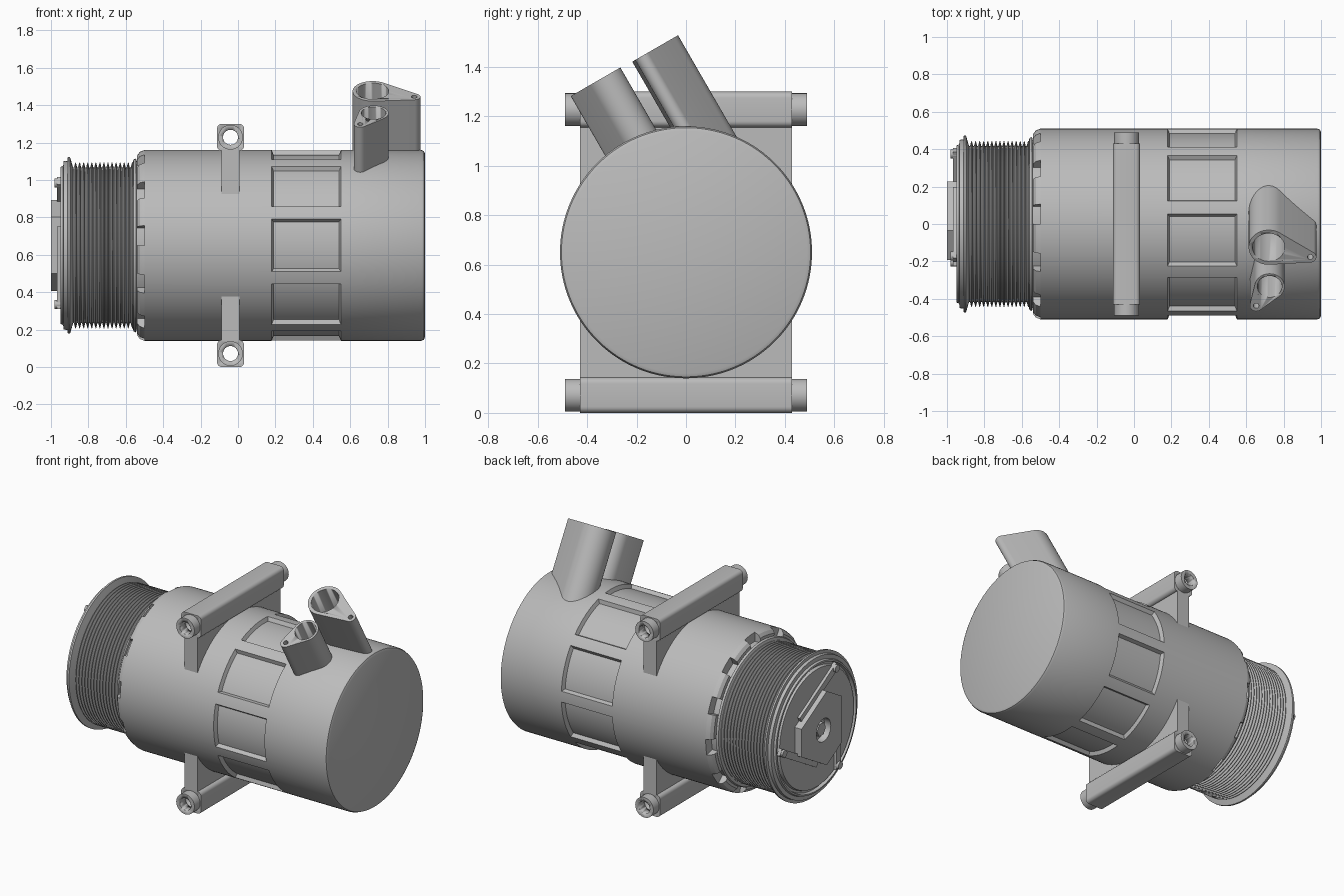
import bpy, bmesh, math
from mathutils import Matrix, Vector

if "Cube" in bpy.data.objects:
    bpy.data.objects.remove(bpy.data.objects["Cube"])

AXIS_Z = 0.65
grey = bpy.data.materials.new("cast_grey")
grey.diffuse_color = (0.5, 0.5, 0.5, 1)
grey.use_nodes = True
grey.node_tree.nodes["Principled BSDF"].inputs["Base Color"].default_value = grey.diffuse_color


def finish(name, bm, angle=30):
    bmesh.ops.recalc_face_normals(bm, faces=bm.faces)
    me = bpy.data.meshes.new(name)
    bm.to_mesh(me)
    bm.free()
    me.materials.append(grey)
    ob = bpy.data.objects.new(name, me)
    bpy.context.collection.objects.link(ob)
    activate(ob)
    bpy.ops.object.shade_smooth_by_angle(angle=math.radians(angle))
    return ob


def activate(ob):
    bpy.ops.object.select_all(action='DESELECT')
    ob.select_set(True)
    bpy.context.view_layer.objects.active = ob


def polar(x, r, deg):
    # angle runs from the front (-y) up towards +z
    a = math.radians(deg)
    return Vector((x, -r * math.cos(a), AXIS_Z + r * math.sin(a)))


def lathe(profile, segs):
    # turned part around the long axis, with flat end caps
    bm = bmesh.new()
    rings = [[bm.verts.new(polar(x, r, 360 * i / segs)) for i in range(segs)] for x, r in profile]
    for a, b in zip(rings, rings[1:]):
        for i in range(segs):
            j = (i + 1) % segs
            bm.faces.new((a[i], a[j], b[j], b[i]))
    bm.faces.new(rings[0])
    bm.faces.new(rings[-1])
    return bm


def prism(outline, z0, z1, matrix):
    bm = bmesh.new()
    lo, hi = [[bm.verts.new(matrix @ Vector((u, v, z))) for u, v in outline] for z in (z0, z1)]
    n = len(outline)
    for i in range(n):
        j = (i + 1) % n
        bm.faces.new((lo[i], lo[j], hi[j], hi[i]))
    bm.faces.new(lo)
    bm.faces.new(hi)
    return bm


def circle(u, v, r, n=48, start=0.0, end=2 * math.pi):
    full = end - start > 6.28
    d = (end - start) / (n if full else n - 1)
    return [(u + r * math.cos(start + d * i), v + r * math.sin(start + d * i)) for i in range(n)]


def cut(ob, bm):
    cutter = finish("hole_cutter", bm)
    cutter.hide_render = True
    mod = ob.modifiers.new("hole", 'BOOLEAN')
    mod.object = cutter
    mod.operation = 'DIFFERENCE'
    mod.solver = 'EXACT'
    activate(ob)
    bpy.ops.object.modifier_apply(modifier=mod.name)
    bpy.data.objects.remove(cutter, do_unlink=True)


# Main housing with nine shallow pockets around it
bm = lathe([(-0.545, 0.45), (-0.5, 0.45), (-0.5, 0.51), (0.18, 0.51), (0.55, 0.51),
            (0.98, 0.51), (0.994, 0.504), (1.0, 0.49)], 180)
pockets = [[] for _ in range(9)]
for f in bm.faces:
    c = f.calc_center_median()
    if len(f.verts) == 4 and 0.18 < c.x < 0.55:
        deg = math.degrees(math.atan2(c.z - AXIS_Z, -c.y)) % 360
        k = round(deg / 40) % 9
        if abs((deg - 40 * k + 180) % 360 - 180) < 16:
            pockets[k].append(f)
bmesh.ops.recalc_face_normals(bm, faces=bm.faces)
for faces in pockets:
    bmesh.ops.inset_region(bm, faces=faces, thickness=0.01, depth=-0.025, use_even_offset=True)
finish("housing", bm)

# Twelve teeth around the housing's pulley end
tooth = [(-0.495, 0.44), (-0.54, 0.44), (-0.54, 0.48), (-0.525, 0.5), (-0.5, 0.51), (-0.495, 0.51)]
bm = bmesh.new()
for k in range(12):
    rows = [[bm.verts.new(polar(x, r, 30 * k + 12 + 2 * s)) for x, r in tooth] for s in range(10)]
    for a, b in zip(rows, rows[1:]):
        for i in range(6):
            j = (i + 1) % 6
            bm.faces.new((a[i], a[j], b[j], b[i]))
    bm.faces.new(rows[0])
    bm.faces.new(rows[-1])
finish("housing_teeth", bm)

# Grooved pulley with flanges and a ring groove around its front disc
profile = [(-0.95, 0.385), (-0.93, 0.39), (-0.93, 0.405), (-0.95, 0.41), (-0.948, 0.42), (-0.935, 0.425),
           (-0.932, 0.45), (-0.912, 0.452), (-0.91, 0.472), (-0.898, 0.472), (-0.89, 0.445)]
ribs, x0, x1 = 15, -0.885, -0.56
step = (x1 - x0) / ribs
for i in range(ribs):
    x = x0 + i * step
    profile += [(x + 0.15 * step, 0.416), (x + 0.35 * step, 0.416), (x + 0.7 * step, 0.443), (x + 0.85 * step, 0.443)]
profile += [(-0.558, 0.46), (-0.545, 0.465), (-0.54, 0.44)]
finish("pulley", lathe(profile, 96), 20)

# Clutch hub: cut-corner triangle plate with a centre hole and nut
# local u -> y, v -> z, prism height -> x
hub_m = Matrix(((0, 0, 1, 0), (1, 0, 0, 0), (0, 1, 0, AXIS_Z), (0, 0, 0, 1)))
plate = [(0.245 * math.cos(math.radians(a + s)), 0.245 * math.sin(math.radians(a + s)))
         for a in (0, 120, 240) for s in (-22, 22)]
hub = finish("hub_plate", prism(plate, -1.0, -0.94, hub_m))
cut(hub, prism(circle(0, 0, 0.075), -1.05, -0.955, hub_m))
finish("hub_nut", prism(circle(0, 0, 0.045, 6), -0.985, -0.945, hub_m))

# Three spring arms and their rivets
for k in range(3):
    rot = hub_m @ Matrix.Rotation(math.radians(60 + 120 * k), 4, 'Z')
    finish("spring_arm", prism([(0.18, -0.1), (0.225, -0.1), (0.225, 0.34), (0.18, 0.34)], -0.968, -0.945, rot))
    finish("arm_rivet", prism(circle(0.203, 0.315, 0.024, 20), -0.982, -0.945, rot))

# Mounting web through the housing
bm = bmesh.new()
bmesh.ops.create_cube(bm, size=1, matrix=Matrix.Translation((-0.04, 0, AXIS_Z)) @ Matrix.Diagonal((0.095, 0.86, 1.02, 1)))
finish("mounting_web", bm)

# Upper and lower mounting bars with bushings, bored end to end
for side, zc in (("upper", 1.228), ("lower", 0.072)):
    m = Matrix.Translation((-0.04, 0, zc)) @ Matrix.Rotation(math.pi / 2, 4, 'X')
    outline = []
    for q, (su, sv) in enumerate(((1, 1), (-1, 1), (-1, -1), (1, -1))):
        outline += circle(su * 0.047, sv * 0.047, 0.025, 6, q * math.pi / 2, (q + 1) * math.pi / 2)
    bore = circle(0, 0, 0.04, 32)
    bar = finish(side + "_bar", prism(outline, -0.43, 0.43, m))
    cut(bar, prism(bore, -0.6, 0.6, m))
    for name, a, b in (("front", 0.43, 0.49), ("rear", -0.49, -0.43)):
        bush = finish(side + "_" + name + "_bushing", prism(circle(0, 0, 0.066), a, b, m))
        cut(bush, prism(bore, -0.6, 0.6, m))


def port(name, centre, R, hole, lug, r, length):
    # teardrop column leaning to the front, with a pipe bore and a bolt hole
    m = Matrix.Translation(centre) @ Matrix.Rotation(math.radians(30), 4, 'X')
    d, phi = math.hypot(*lug), math.atan2(lug[1], lug[0])
    beta = math.acos((R - r) / d)
    outline = circle(0, 0, R, 40, phi + beta, phi + 2 * math.pi - beta)
    outline += circle(lug[0], lug[1], r, 14, phi - beta, phi + beta)
    ob = finish(name, prism(outline, -length, 0, m))
    cut(ob, prism(circle(0, 0, hole), -0.3, 0.1, m))
    cut(ob, prism(circle(lug[0], lug[1], 0.015, 20), -0.15, 0.1, m))


# Large and small hose ports
port("large_port", (0.72, -0.125, 1.475), 0.107, 0.086, (0.222, -0.06), 0.033, 0.52)
port("small_port", (0.725, -0.335, 1.358), 0.08, 0.066, (-0.072, -0.118), 0.034, 0.42)
